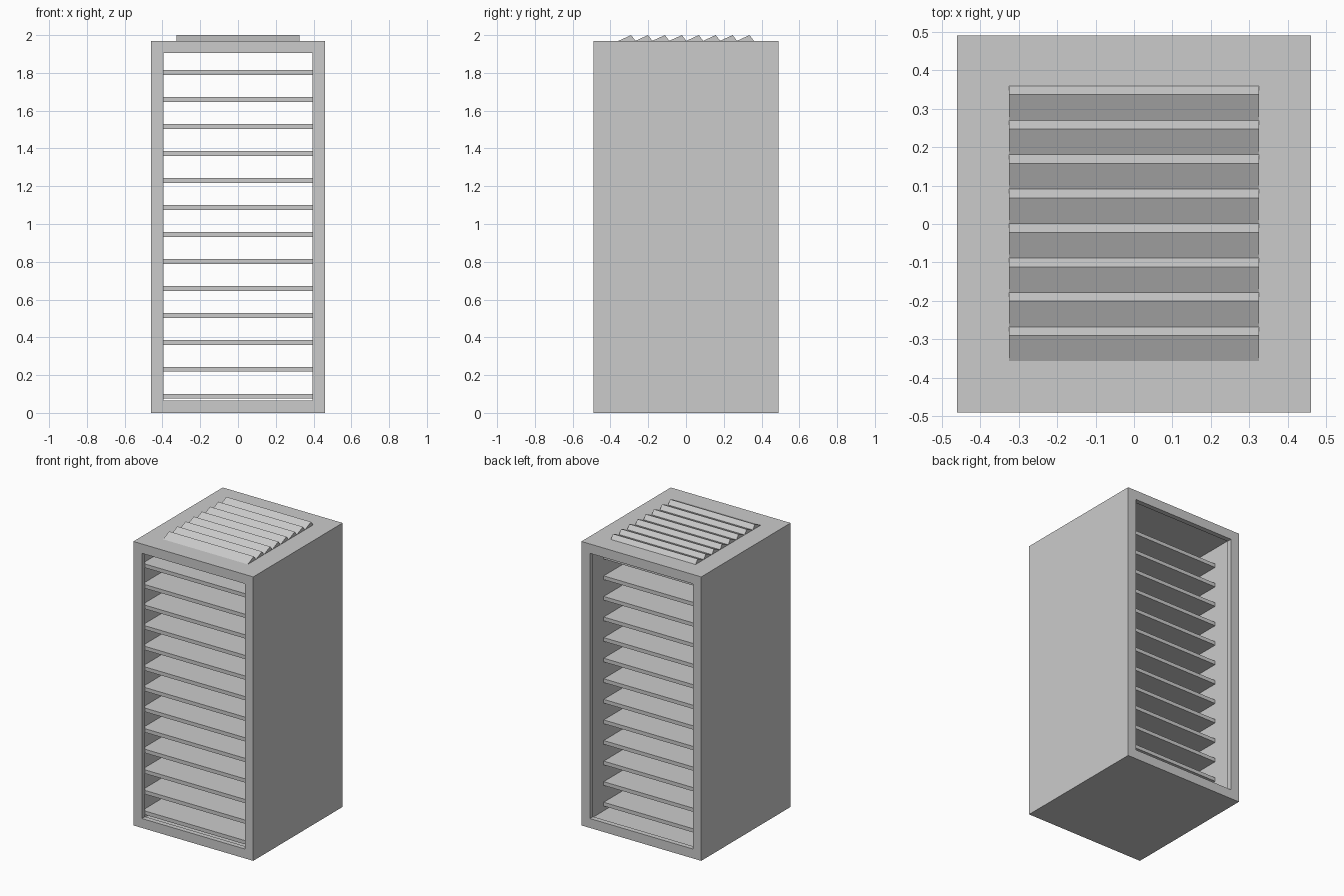
import bpy, bmesh

if "Cube" in bpy.data.objects:
    bpy.data.objects.remove(bpy.data.objects["Cube"])

H = 1.97           # cabinet height
HX, HY = 0.46, 0.49
LIP = 0.065        # visible frame width
WALL = 0.042       # wall thickness behind the frame lip
RIM = 0.035        # depth of the frame lip


def finish(name, bm):
    bmesh.ops.recalc_face_normals(bm, faces=bm.faces)
    me = bpy.data.meshes.new(name)
    bm.to_mesh(me)
    bm.free()
    ob = bpy.data.objects.new(name, me)
    bpy.context.collection.objects.link(ob)
    return ob


def box(name, lo, hi):
    bm = bmesh.new()
    bmesh.ops.create_cube(bm, size=1)
    for v in bm.verts:
        v.co = [(a + b) / 2 + c * (b - a) for a, b, c in zip(lo, hi, v.co)]
    return finish(name, bm)


def prism_x(name, profile, half):
    """Extrude a (y, z) profile along x."""
    bm = bmesh.new()
    left = [bm.verts.new((-half, y, z)) for y, z in profile]
    right = [bm.verts.new((half, y, z)) for y, z in profile]
    bm.faces.new(left)
    bm.faces.new(right)
    for i in range(len(profile)):
        j = (i + 1) % len(profile)
        bm.faces.new((left[i], left[j], right[j], right[i]))
    return finish(name, bm)


# Cabinet shell: rectangular rings (inset, y) joined into an open-ended tube
rings = [(0, -HY), (0, HY), (LIP, HY), (LIP, HY - RIM),
         (WALL, HY - RIM), (WALL, -HY + RIM), (LIP, -HY + RIM), (LIP, -HY)]
bm = bmesh.new()
loops = []
for d, y in rings:
    x, lo, hi = HX - d, d, H - d
    loops.append([bm.verts.new(p) for p in
                  ((-x, y, lo), (x, y, lo), (x, y, hi), (-x, y, hi))])
for i, a in enumerate(loops):
    b = loops[(i + 1) % len(loops)]
    for k in range(4):
        n = (k + 1) % 4
        bm.faces.new((a[k], a[n], b[n], b[k]))
finish("cabinet_shell", bm)

# Shelves
for i in range(13):
    z = 0.075 + i * 0.1428
    box(f"shelf_{i + 1}", (-HX + WALL, -HY + RIM + 0.005, z),
        (HX - WALL, 0.305, z + 0.026))

# Top vent louvres
for i in range(8):
    y = -0.357 + i * 0.0896
    prism_x(f"vent_louvre_{i + 1}",
            [(y, H), (y + 0.0665, 2.0), (y + 0.0893, H), (y + 0.045, H - 0.01)], 0.325)
